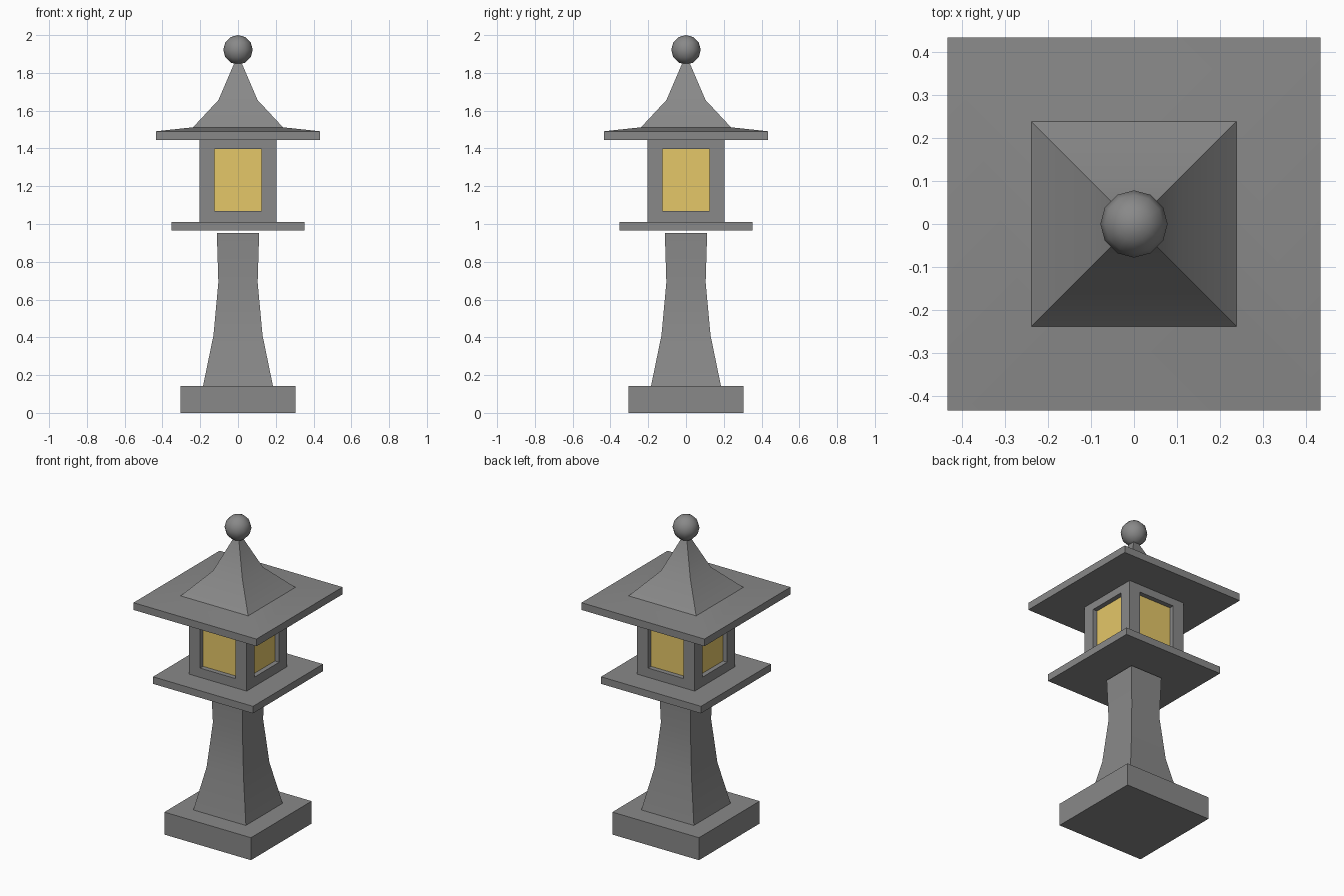
import bpy, bmesh

if "Cube" in bpy.data.objects:
    bpy.data.objects.remove(bpy.data.objects["Cube"])

# Stone and warm glass colours
stone = bpy.data.materials.new("dark_stone")
stone.diffuse_color = (0.25, 0.25, 0.25, 1)
stone.use_nodes = True
stone.node_tree.nodes["Principled BSDF"].inputs["Base Color"].default_value = stone.diffuse_color
glow = bpy.data.materials.new("warm_glow")
glow.diffuse_color = (0.78, 0.57, 0.14, 1)
glow.use_nodes = True
glow.node_tree.nodes["Principled BSDF"].inputs["Base Color"].default_value = glow.diffuse_color


def finish(bm, name, smooth=False, mat=stone):
    bmesh.ops.recalc_face_normals(bm, faces=bm.faces)
    mesh = bpy.data.meshes.new(name)
    bm.to_mesh(mesh)
    bm.free()
    mesh.materials.append(mat)
    ob = bpy.data.objects.new(name, mesh)
    bpy.context.collection.objects.link(ob)
    if smooth:
        bpy.ops.object.select_all(action='DESELECT')
        ob.select_set(True)
        bpy.context.view_layer.objects.active = ob
        bpy.ops.object.shade_smooth_by_angle(angle=0.5236)
    return ob


def square_loft(profile):
    """Stack of square sections given as (half width, height), capped."""
    bm = bmesh.new()
    rings = [[bm.verts.new((sx * h, sy * h, z))
              for sx, sy in ((-1, -1), (1, -1), (1, 1), (-1, 1))]
             for h, z in profile]
    for lo, hi in zip(rings, rings[1:]):
        for i in range(4):
            j = (i + 1) % 4
            bm.faces.new((lo[i], lo[j], hi[j], hi[i]))
    bm.faces.new(rings[0][::-1])
    bm.faces.new(rings[-1])
    bm.normal_update()
    return bm


# Plinth, flared pillar and platform
finish(square_loft([(0.305, 0), (0.305, 0.143)]), "base")
finish(square_loft([(0.185, 0.143), (0.13, 0.41), (0.104, 0.69), (0.112, 0.952)]),
       "pillar", smooth=True)
finish(square_loft([(0.352, 0.965), (0.352, 1.01)]), "platform")

# Light chamber with a recessed opening on each side
bm = square_loft([(0.203, 1.01), (0.203, 1.445)])
sides = [f for f in bm.faces if abs(f.normal.z) < 0.5]
bmesh.ops.inset_individual(bm, faces=sides, thickness=0.05)
for f in sides:
    across = 0 if abs(f.normal.y) > 0.5 else 1
    for v in f.verts:
        v.co[across] = 0.125 if v.co[across] > 0 else -0.125
        v.co.z = 1.069 if v.co.z < 1.23 else 1.397
bm.normal_update()
bmesh.ops.inset_individual(bm, faces=sides, thickness=0, depth=-0.03)
bmesh.ops.delete(bm, geom=sides, context='FACES_ONLY')
finish(bm, "light_chamber")

# Glowing panes behind the openings
finish(square_loft([(0.173, 1.04), (0.173, 1.42)]), "window_panes", mat=glow)

# Swept roof: slab edge, shallow eave and steep peak
finish(square_loft([(0.433, 1.445), (0.433, 1.491), (0.238, 1.512),
                    (0.103, 1.657), (0.012, 1.87)]), "roof", smooth=True)

# Ball finial
bpy.ops.mesh.primitive_uv_sphere_add(segments=12, ring_count=6, radius=0.078,
                                     location=(0, 0, 1.922))
ball = bpy.context.object
ball.name = "finial_ball"
ball.data.materials.append(stone)
bpy.ops.object.shade_smooth()
